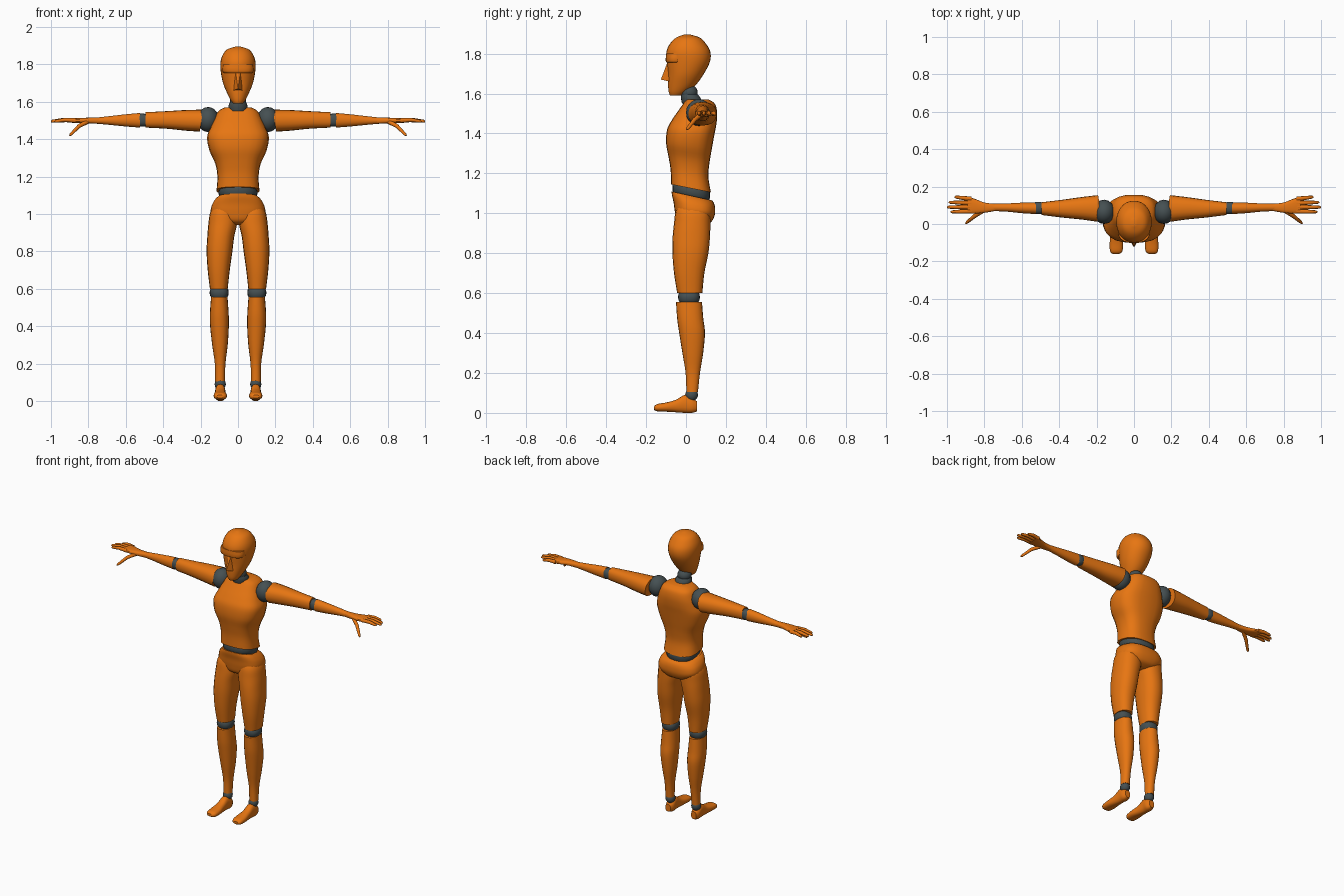
import bpy, bmesh, math
from mathutils import Vector

if "Cube" in bpy.data.objects:
    bpy.data.objects.remove(bpy.data.objects["Cube"])

CM = 0.01  # part sizes below are given in hundredths of a unit


def material(name, rgb):
    m = bpy.data.materials.new(name)
    m.use_nodes = True
    m.diffuse_color = (*rgb, 1)
    m.node_tree.nodes["Principled BSDF"].inputs["Base Color"].default_value = (*rgb, 1)
    return m


ORANGE = material("orange_shell", (0.8, 0.18, 0.006))
GREY = material("dark_grey_joint", (0.06, 0.08, 0.085))


def finish(name, bm, mat, angle=0.6):
    """Turn a bmesh into a smooth object that keeps its hard edges."""
    bmesh.ops.recalc_face_normals(bm, faces=bm.faces)
    mesh = bpy.data.meshes.new(name)
    bm.to_mesh(mesh)
    bm.free()
    mesh.materials.append(mat)
    mesh.shade_smooth()
    mesh.set_sharp_from_angle(angle=angle)
    obj = bpy.data.objects.new(name, mesh)
    bpy.context.collection.objects.link(obj)
    return obj


def spline(stations, steps):
    """Smoothly interpolate the rows of a station list."""
    rows = []
    last = len(stations) - 1
    for i in range(last):
        p0, p1 = stations[max(i - 1, 0)], stations[i]
        p2, p3 = stations[i + 1], stations[min(i + 2, last)]
        for k in range(steps):
            u = k / steps
            rows.append([b + 0.5 * u * (c - a + u * (2*a - 5*b + 4*c - d + u * (3*(b - c) + d - a)))
                         for a, b, c, d in zip(p0, p1, p2, p3)])
    return rows + [list(stations[last])]


def loft(name, axis, stations, mat=ORANGE, side=1, power=2.4, tilt=(0, 0), n=20, steps=4):
    """Skin rings (position, a_min, a_max, b_min, b_max) along an axis."""
    bm = bmesh.new()
    rings = []
    rows = spline(stations, steps)
    for i, (t, a0, a1, b0, b1) in enumerate(rows):
        f = i / (len(rows) - 1)
        slope = tilt[0] * (1 - f) + tilt[1] * f
        ring = []
        for k in range(n):
            w = math.tau * k / n
            c, s = math.cos(w), math.sin(w)
            a = (a0 + a1) / 2 + (a1 - a0) / 2 * math.copysign(abs(c) ** (2 / power), c)
            b = (b0 + b1) / 2 + (b1 - b0) / 2 * math.copysign(abs(s) ** (2 / power), s)
            h = t + slope * (b - (b0 + b1) / 2)
            x, y, z = {"x": (h, a, b), "y": (a, h, b), "z": (a, b, h)}[axis]
            ring.append(bm.verts.new((x * side * CM, y * CM, z * CM)))
        rings.append(ring)
    for r, q in zip(rings, rings[1:]):
        for k in range(n):
            bm.faces.new((r[k], r[(k + 1) % n], q[(k + 1) % n], q[k]))
    bm.faces.new(rings[0])
    bm.faces.new(rings[-1])
    return finish(name, bm, mat)


def ball(name, center, radii, side=1):
    bm = bmesh.new()
    bmesh.ops.create_uvsphere(bm, u_segments=16, v_segments=10, radius=1)
    for v in bm.verts:
        v.co = Vector((side * (center[0] + v.co.x * radii[0]),
                       center[1] + v.co.y * radii[1],
                       center[2] + v.co.z * radii[2])) * CM
    return finish(name, bm, GREY)


# Head, narrowing to the jaw
loft("head", "z", [
    (159, -2.5, 2.5, -8, -2), (161, -4, 4, -8.7, 1), (165, -6, 6, -9, 5.5),
    (170, -8, 8, -9, 9), (176, -9.2, 9.2, -9.6, 12), (181, -9.4, 9.4, -9.8, 12.2),
    (185, -8.2, 8.2, -8, 10), (188, -5.8, 5.8, -5, 7), (189.6, -1, 1, -1, 2)],
    power=2.1, n=28)

# Nose wedge and brow ridge
bm = bmesh.new()
bridge = [(-1.3, -9.2, 176), (1.3, -9.2, 176), (2.6, -8, 166), (-2.6, -8, 166), (0, -12.6, 167)]
v = [bm.verts.new(Vector(p) * CM) for p in bridge]
for face in ((0, 1, 4), (1, 2, 4), (2, 3, 4), (3, 0, 4), (0, 1, 2, 3)):
    bm.faces.new([v[i] for i in face])
finish("nose", bm, ORANGE)
loft("brow_ridge", "z", [(175.5, -7.6, 7.6, -9.7, 0), (176.5, -8.4, 8.4, -10.2, 0),
                         (180, -8.2, 8.2, -10, 0)], steps=2)

# Neck joint: stem and collar
ball("neck_ball", (0, 1.5, 160.5), (4.4, 4.4, 4))
loft("neck_collar", "z", [(155, -4.8, 4.8, -2, 8), (157.5, -5.2, 5.2, -2.5, 7.5),
                          (159.5, -4.4, 4.4, -2.5, 6)], GREY, power=2, steps=2)

# Torso, with a slanted lower rim
loft("torso", "z", [
    (112.5, -11.5, 11.5, -7.5, 12.5), (120, -11, 11, -7.7, 11.2), (127, -12.2, 12.2, -8.8, 11.8),
    (134, -15.3, 15.3, -10, 13), (141, -16.5, 16.5, -9.4, 14.3), (146, -14.8, 14.8, -7, 15.3),
    (151, -12.6, 12.6, -3.8, 15.6), (155, -10.5, 10.5, -1.2, 14.5), (157, -7, 7, 0, 11.5)],
    power=2.7, tilt=(-0.2, 0), n=24)

# Waist joint and pelvis
loft("waist_joint", "z", [(107, -8.5, 8.5, -5.5, 11), (109.5, -10.2, 10.2, -6.8, 12),
                          (113, -10.2, 10.2, -6.6, 12), (115, -9, 9, -5.5, 11)],
     GREY, tilt=(-0.2, -0.2), steps=2)
loft("pelvis", "z", [
    (94, -4, 4, -1, 9), (96, -10, 10, -4.5, 12.6), (100, -14.3, 14.3, -5.6, 14.4),
    (104, -14.2, 14.2, -6.2, 14.6), (107, -12.6, 12.6, -7, 14), (108.7, -10.8, 10.8, -7.2, 13)],
    power=2.7, tilt=(0, -0.22), n=28)

for side, label in ((1, "left"), (-1, "right")):
    # Leg
    loft(label + "_thigh", "z", [
        (60, 5.5, 15, -4.4, 8.2), (70, 4.4, 16.2, -6, 9.2), (80, 3, 16.8, -6.8, 11.2),
        (88, 2, 16.4, -6.7, 12), (95, .5, 15.8, -6, 12.2), (101, 1, 14.8, -5.2, 12),
        (106, 2, 12, -3, 10)], side=side, power=2.3)
    loft(label + "_knee_joint", "z", [
        (54.5, 6.5, 13.5, -2.5, 5.5), (56.5, 5.2, 15, -3.8, 6.8), (59.5, 5.2, 15, -3.8, 6.8),
        (61, 6.5, 13.5, -2.5, 5.5)], GREY, side, steps=2)
    loft(label + "_shin", "z", [
        (10.5, 7, 12.2, .2, 6), (20, 6.7, 12.4, -.2, 7), (30, 5.5, 13.8, -1.8, 8.6),
        (40, 4.9, 14.9, -3.4, 9.5), (47, 5, 15, -4.4, 8.7), (55.5, 5.6, 14.4, -5, 8)],
        side=side, power=2.2, tilt=(0, 0))
    ball(label + "_ankle_joint", (9.5, 2.8, 9), (3, 3.2, 3.2), side)
    loft(label + "_foot", "y", [
        (-16, 7.8, 11.4, 1.6, 3.2), (-14.5, 6.2, 12.8, .8, 4.4), (-10, 5.9, 13, .6, 5.2),
        (-5, 6.6, 12.4, .3, 6.6), (-.5, 6.8, 12.2, 0, 9), (3, 6.6, 12.3, 0, 7.4),
        (5.5, 7.6, 11.4, .8, 5.8)], side=side)

    # Shoulder and arm
    ball(label + "_shoulder_joint", (16, 6.5, 150.5), (5.8, 6.5, 6.7), side)
    loft(label + "_upper_arm", "x", [
        (19.5, 1.2, 15.4, 144, 155.8), (28, 2.4, 14.4, 144.6, 155.6), (38, 3.4, 13, 145.6, 155),
        (49.5, 4.8, 11.6, 146.2, 154.4)], side=side, power=2.3, tilt=(-.15, 0))
    loft(label + "_elbow_joint", "x", [
        (48.5, 5.6, 11.2, 147, 153.4), (50, 5.3, 11.8, 146.8, 153.6), (52.5, 5.3, 11.8, 146.8, 153.6),
        (54, 6, 11, 147.6, 153)], GREY, side, steps=2)
    loft(label + "_forearm", "x", [
        (52.5, 5.3, 11.6, 146.2, 154), (60, 5.8, 11.4, 146.8, 153.3), (68, 6.6, 11, 147.6, 152.4),
        (77, 7, 10.8, 148.4, 151.4)], side=side, power=2.1)
    loft(label + "_palm", "x", [
        (74, 7, 10.7, 148.2, 151.6), (80, 6, 11.5, 148.4, 151.5), (85, 5.6, 13.4, 148.6, 151.3),
        (89, 5.6, 14.6, 148.8, 151.1)], side=side, power=2.6)

    # Fingers and thumb as tapered tubes
    curve = bpy.data.curves.new(label + "_fingers", "CURVE")
    curve.dimensions = "3D"
    curve.bevel_depth = CM
    curve.bevel_resolution = 2
    curve.use_fill_caps = True
    digits = [((87, 6.8), 98, 6.5), ((87, 9), 100, 9), ((87, 11.2), 99, 11.6), ((87, 13.4), 96, 14.4)]
    paths = [[(x, y, 150), ((x + tip) / 2, (y + ty) / 2, 150.3), (tip - .8, ty, 149.6), (tip, ty, 149.4)]
             for (x, y), tip, ty in digits]
    paths.append([(80, 7.6, 149.6), (85, 4.4, 147), (89.3, .9, 142.6), (90, .3, 142)])
    for path in paths:
        s = curve.splines.new("POLY")
        s.points.add(len(path) - 1)
        for point, p, r in zip(s.points, path, (1.25, 1.1, .8, .35)):
            point.co = (p[0] * side * CM, p[1] * CM, p[2] * CM, 1)
            point.radius = r
    curve.materials.append(ORANGE)
    hand = bpy.data.objects.new(label + "_fingers", curve)
    bpy.context.collection.objects.link(hand)
